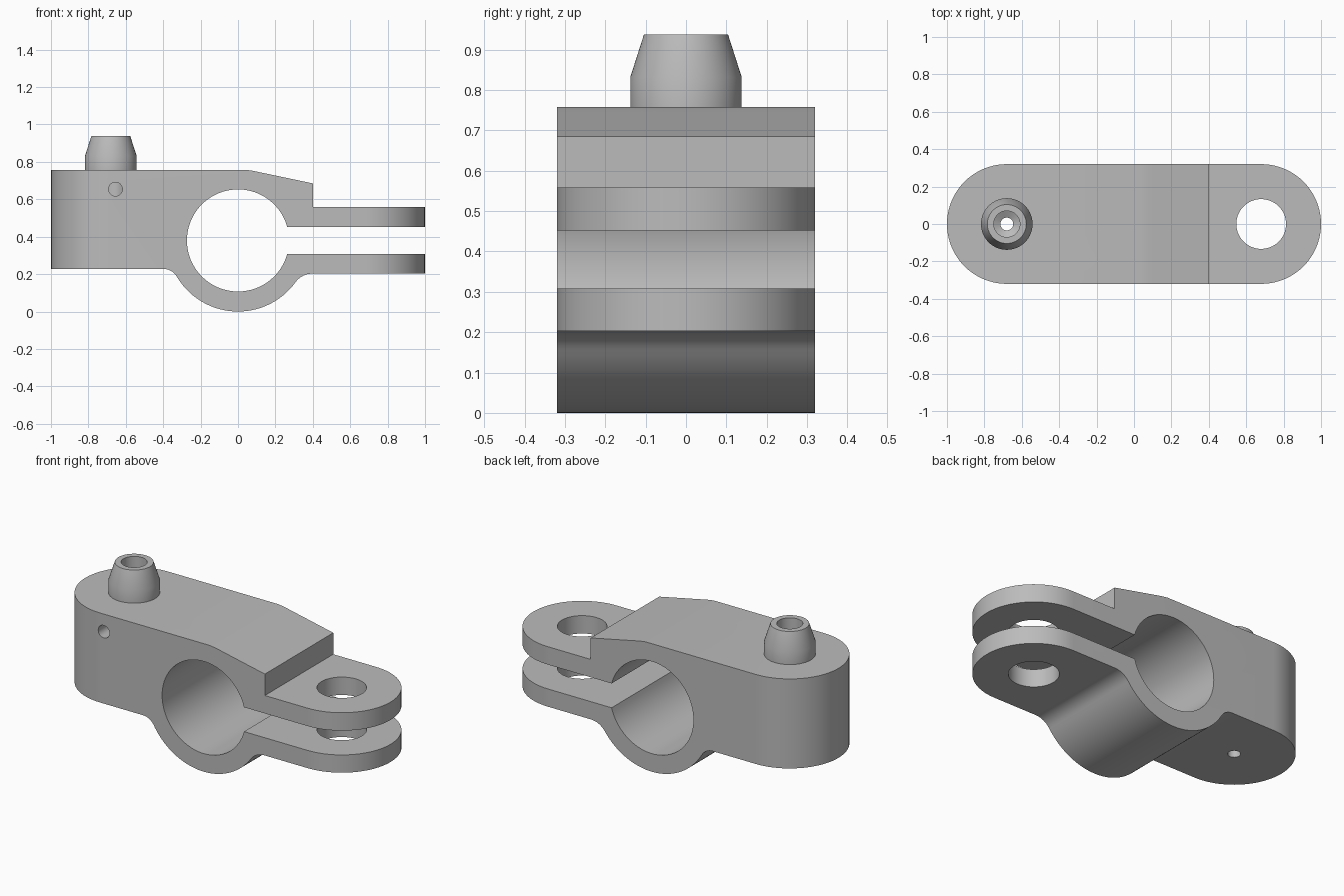
import bpy, bmesh
from math import sin, cos, pi, sqrt, atan2, asin
from mathutils import Matrix

default = bpy.data.objects.get("Cube")
if default:
    bpy.data.objects.remove(default, do_unlink=True)

grey = bpy.data.materials.new("plain grey")
grey.use_nodes = True
grey.diffuse_color = (0.5, 0.5, 0.5, 1)
grey.node_tree.nodes["Principled BSDF"].inputs["Base Color"].default_value = (0.5, 0.5, 0.5, 1)

HALF = 0.32                 # half width
END = 0.68                  # centre of the rounded ends
CZ, BORE, RING = 0.38, 0.273, 0.38


def arc(cx, cz, r, a0, a1, n):
    return [(cx + r * cos(a0 + (a1 - a0) * i / n), cz + r * sin(a0 + (a1 - a0) * i / n))
            for i in range(n + 1)]


def finish(name, bm):
    bmesh.ops.recalc_face_normals(bm, faces=bm.faces)
    mesh = bpy.data.meshes.new(name)
    bm.to_mesh(mesh)
    bm.free()
    mesh.materials.append(grey)
    obj = bpy.data.objects.new(name, mesh)
    bpy.context.collection.objects.link(obj)
    return obj


def prism(name, points, start, step):
    """Extrude a closed outline (3D points) along a vector."""
    bm = bmesh.new()
    face = bm.faces.new([bm.verts.new((p[0] + start[0], p[1] + start[1], p[2] + start[2]))
                         for p in points])
    new = bmesh.ops.extrude_face_region(bm, geom=[face])["geom"]
    bmesh.ops.translate(bm, vec=step, verts=[v for v in new if isinstance(v, bmesh.types.BMVert)])
    return finish(name, bm)


def lathe(name, profile, x, n=64):
    """Solid of revolution about a vertical axis, from (radius, z) pairs."""
    bm = bmesh.new()
    rings = [[bm.verts.new((x + r * cos(2 * pi * i / n), r * sin(2 * pi * i / n), z))
              for i in range(n)] for r, z in profile]
    for a, b in zip(rings, rings[1:]):
        for i in range(n):
            j = (i + 1) % n
            bm.faces.new((a[i], a[j], b[j], b[i]))
    bm.faces.new(rings[0])
    bm.faces.new(rings[-1])
    return finish(name, bm)


def combine(target, tool, operation):
    mod = target.modifiers.new(operation, 'BOOLEAN')
    mod.operation, mod.object, mod.solver = operation, tool, 'EXACT'
    bpy.context.view_layer.objects.active = target
    bpy.ops.object.modifier_apply(modifier=mod.name)
    bpy.data.objects.remove(tool, do_unlink=True)


def fillet(z, r):
    """Centre distance and ring angle of a fillet between the ring and a flat underside."""
    drop = CZ - z + r
    cx = sqrt((RING + r) ** 2 - drop ** 2)
    return cx, z - r, atan2(drop, cx)


# Side outline: body, clamp ring with bore and slot, two tabs
LOW, TAB = 0.228, 0.203
SLOT_LOW, SLOT_HIGH = 0.308, 0.452
lx, lz, la = fillet(LOW, 0.083)
rx, rz, ra = fillet(TAB, 0.112)
outline = [(-1.1, 0.758), (-1.1, LOW)]
outline += arc(-lx, lz, 0.083, pi / 2, la, 8)
outline += arc(0, CZ, RING, pi + la, 2 * pi - ra, 40)[1:]
outline += arc(rx, rz, 0.112, pi - ra, pi / 2, 8)[1:]
outline += [(1.1, TAB), (1.1, SLOT_LOW)]
outline += arc(0, CZ, BORE, -asin((CZ - SLOT_LOW) / BORE),
               asin((SLOT_HIGH - CZ) / BORE) - 2 * pi, 72)
outline += [(1.1, SLOT_HIGH), (1.1, 0.558), (0.4, 0.558), (0.4, 0.685)]
# Soft bend between the flat top and the slope
outline += [(0.11, 0.746), (0.075, 0.753), (0.04, 0.758)]
clamp = prism("clamp_body", [(x, 0, z) for x, z in outline], (0, -0.4, 0), (0, 0.8, 0))

# Rounded ends seen from above
plan = arc(END, 0, HALF, -pi / 2, pi / 2, 40) + arc(-END, 0, HALF, pi / 2, 3 * pi / 2, 40)
combine(clamp, prism("plan_cutter", [(x, y, 0) for x, y in plan], (0, 0, -0.1), (0, 0, 1.2)),
        'INTERSECT')

# Tapered nozzle on top
combine(clamp, lathe("nozzle", [(0.138, 0.7), (0.138, 0.832), (0.104, 0.938)], -END), 'UNION')

# Bolt hole through the tabs, stepped nozzle bore, small side port
combine(clamp, lathe("bolt_cutter", [(0.133, 0.1), (0.133, 0.65)], END), 'DIFFERENCE')
combine(clamp, lathe("bore_cutter", [(0.034, 0.1), (0.034, 0.4), (0.07, 0.42), (0.07, 1.1)], -END),
        'DIFFERENCE')
port = arc(-0.655, 0.654, 0.037, 0, 2 * pi, 32)[:-1]
combine(clamp, prism("port_cutter", [(x, 0, z) for x, z in port], (0, -0.5, 0), (0, 0.48, 0)),
        'DIFFERENCE')

# Smooth curved walls, keep crisp edges
bpy.ops.object.select_all(action='DESELECT')
clamp.select_set(True)
bpy.context.view_layer.objects.active = clamp
bpy.ops.object.shade_smooth_by_angle(angle=pi / 9)
